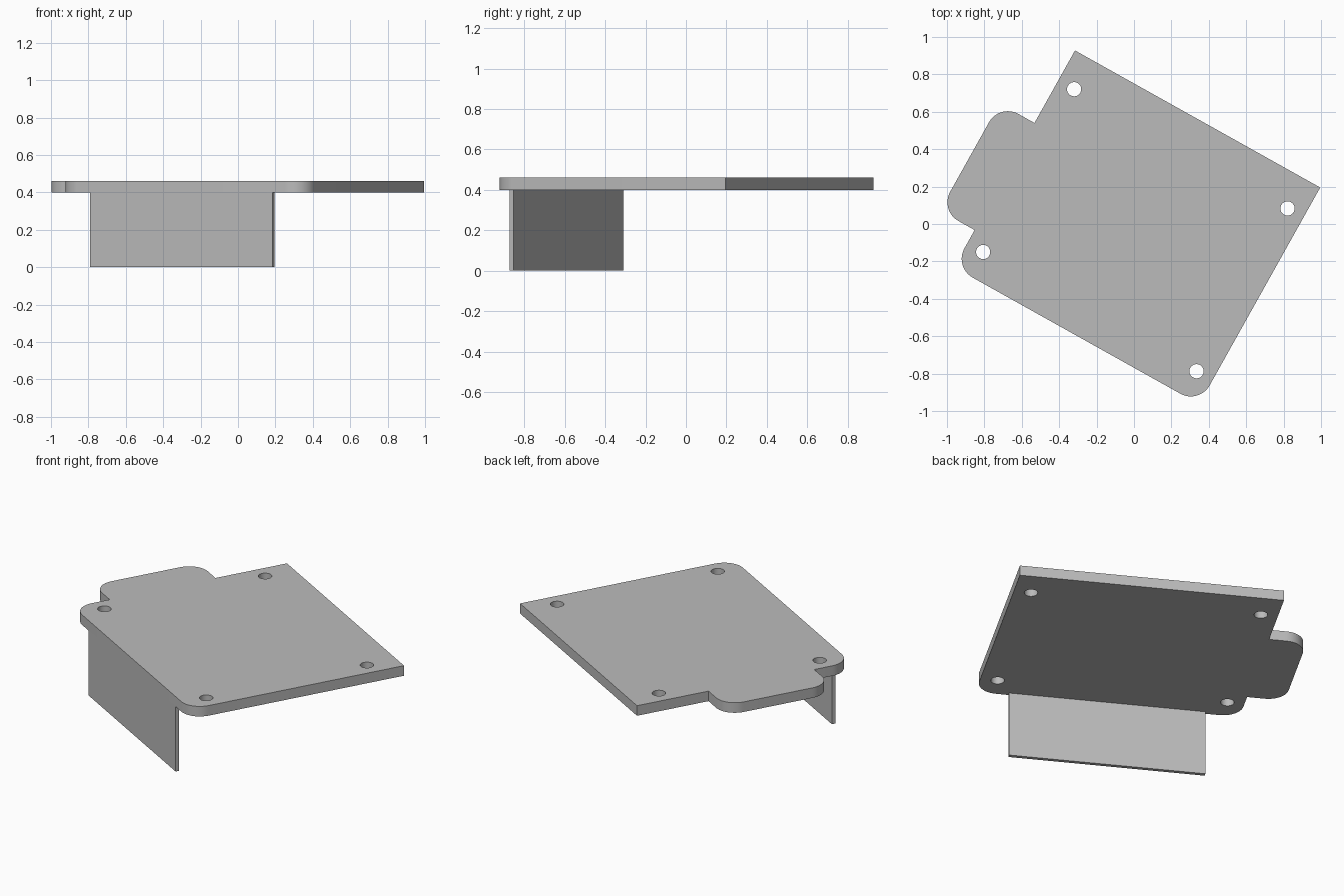
import bpy, bmesh, math
from mathutils import Matrix, Vector

cube = bpy.data.objects.get("Cube")
if cube:
    bpy.data.objects.remove(cube, do_unlink=True)

TURN = Matrix.Rotation(math.radians(-29.2), 4, "Z")
BOTTOM, TOP = 0.4, 0.462
LEFT, RIGHT, FRONT, BACK = -0.728, 0.774, -0.671, 0.656
TAB_EDGE, TAB_FRONT, TAB_BACK = -0.942, -0.444, 0.212
ROUND = 0.115

grey = bpy.data.materials.new("sheet grey")
grey.use_nodes = True
grey.diffuse_color = (0.5, 0.5, 0.5, 1)
grey.node_tree.nodes["Principled BSDF"].inputs["Base Color"].default_value = (0.5, 0.5, 0.5, 1)


def add_object(name, bm):
    bmesh.ops.recalc_face_normals(bm, faces=bm.faces)
    mesh = bpy.data.meshes.new(name)
    bm.to_mesh(mesh)
    bm.free()
    obj = bpy.data.objects.new(name, mesh)
    obj.matrix_world = TURN
    mesh.materials.append(grey)
    bpy.context.collection.objects.link(obj)
    return obj


def prism(name, outline, z0, z1):
    bm = bmesh.new()
    face = bm.faces.new([bm.verts.new((x, y, z0)) for x, y in outline])
    result = bmesh.ops.extrude_face_region(bm, geom=[face], use_keep_orig=True)
    moved = [g for g in result["geom"] if isinstance(g, bmesh.types.BMVert)]
    bmesh.ops.translate(bm, verts=moved, vec=(0, 0, z1 - z0))
    return add_object(name, bm)


def rounded(corners, steps=12):
    """Outline from (x, y, radius) right-angle corners."""
    points = []
    for i, (x, y, r) in enumerate(corners):
        p = Vector((x, y))
        if not r:
            points.append(p)
            continue
        a = (Vector(corners[i - 1][:2]) - p).normalized() * r
        b = (Vector(corners[(i + 1) % len(corners)][:2]) - p).normalized() * r
        for k in range(steps + 1):
            t = math.pi / 2 * k / steps
            points.append(p + a + b - b * math.cos(t) - a * math.sin(t))
    return points


# Top plate with side tab
plate = prism("top_plate", rounded([
    (LEFT, BACK, 0), (LEFT, TAB_BACK, 0),
    (TAB_EDGE, TAB_BACK, ROUND), (TAB_EDGE, TAB_FRONT, ROUND),
    (LEFT, TAB_FRONT, 0), (LEFT, FRONT, ROUND),
    (RIGHT, FRONT, ROUND), (RIGHT, BACK, 0)]), BOTTOM, TOP)

# Four screw holes
bm = bmesh.new()
for x in (-0.631, 0.676):
    for y in (-0.524, 0.473):
        bmesh.ops.create_cone(bm, cap_ends=True, segments=32, radius1=0.038, radius2=0.038,
                              depth=0.3, matrix=Matrix.Translation((x, y, BOTTOM)))
cutter = add_object("hole_cutter", bm)
cutter.hide_render = True
cut = plate.modifiers.new("holes", "BOOLEAN")
cut.object = cutter
cut.operation = "DIFFERENCE"
cut.solver = "EXACT"
bpy.context.view_layer.objects.active = plate
bpy.ops.object.select_all(action="DESELECT")
plate.select_set(True)
bpy.ops.object.modifier_apply(modifier=cut.name)
bpy.data.objects.remove(cutter, do_unlink=True)
bpy.ops.object.shade_smooth_by_angle(angle=math.radians(30))

# Thin flange hanging under the front edge
x0, x1, y1 = -0.53, 0.587, FRONT + 0.022
prism("front_flange", [(x0, FRONT), (x1, FRONT), (x1, y1), (x0, y1)], 0, BOTTOM)
